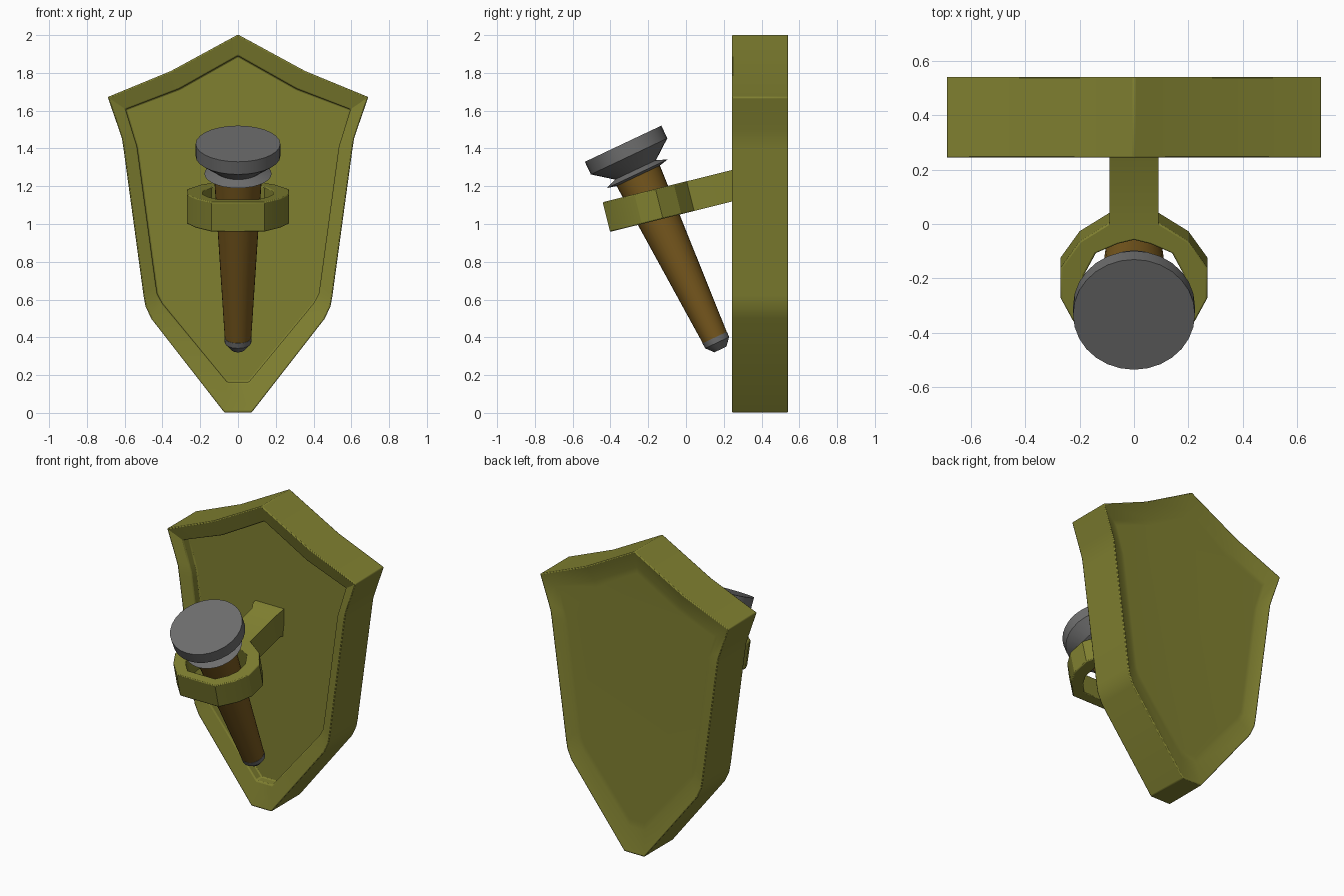
import bpy, bmesh, math
from mathutils import Matrix

if "Cube" in bpy.data.objects:
    bpy.data.objects.remove(bpy.data.objects["Cube"])


def material(name, rgb):
    m = bpy.data.materials.new(name)
    m.diffuse_color = (*rgb, 1)
    m.use_nodes = True
    m.node_tree.nodes["Principled BSDF"].inputs["Base Color"].default_value = m.diffuse_color
    return m


OLIVE = material("olive_metal", (0.216, 0.216, 0.03))
WOOD = material("brown_wood", (0.19, 0.1, 0.013))
GREY = material("dark_grey_iron", (0.155, 0.155, 0.155))


def finish(name, bm, mat, matrix=Matrix(), bevel=0.0, angle=30):
    bmesh.ops.recalc_face_normals(bm, faces=bm.faces)
    me = bpy.data.meshes.new(name)
    bm.to_mesh(me)
    bm.free()
    ob = bpy.data.objects.new(name, me)
    bpy.context.collection.objects.link(ob)
    me.materials.append(mat)
    ob.matrix_world = matrix
    if bevel:
        mod = ob.modifiers.new("soft_edges", 'BEVEL')
        mod.width, mod.segments = bevel, 2
        mod.limit_method, mod.angle_limit = 'ANGLE', math.radians(50)
    bpy.context.view_layer.objects.active = ob
    ob.select_set(True)
    bpy.ops.object.shade_smooth_by_angle(angle=math.radians(angle))
    ob.select_set(False)
    return ob


def bridge(bm, a, b):
    n = len(a)
    return [bm.faces.new((a[i], a[(i + 1) % n], b[(i + 1) % n], b[i])) for i in range(n)]


def mirrored(half):
    """Close a half outline by mirroring it across x = 0."""
    return half + [(-x, z) for x, z in reversed(half) if x > 1e-6]


# Shield: outline and rim line lofted through its thickness
outer = mirrored([(0, 2.003), (0.355, 1.81), (0.69, 1.672), (0.632, 1.505), (0.614, 1.45),
                  (0.605, 1.39), (0.50, 0.62), (0.49, 0.565), (0.46, 0.50), (0.072, 0.002)])
inner = mirrored([(0, 1.89), (0.31, 1.715), (0.595, 1.607), (0.548, 1.455), (0.534, 1.41),
                  (0.527, 1.36), (0.435, 0.68), (0.427, 0.63), (0.40, 0.58), (0.058, 0.164)])
panel = [(x * 0.95, 1.05 + (z - 1.05) * 0.95) for x, z in inner]
bm = bmesh.new()
loops = []
for outline, y in ((panel, 0.511), (inner, 0.512), (outer, 0.543),
                   (outer, 0.242), (inner, 0.275), (inner, 0.33)):
    loops.append([bm.verts.new((x, y, z)) for x, z in outline])
for a, b in zip(loops, loops[1:]):
    bridge(bm, a, b)
bm.faces.new(loops[0])
bm.faces.new(loops[-1])
finish("shield_plate", bm, OLIVE, bevel=0.007)

# Ring bracket: faceted ring with an arm, tilted up toward the shield
ring_out = [(0, 0.23), (0.09, 0.23), (0.2, 0.16), (0.27, 0.06),
            (0.27, -0.055), (0.225, -0.14), (0.14, -0.228), (0, -0.228)]
ring_in = [(0, 0.165), (0.06, 0.15), (0.14, 0.115), (0.185, 0.03),
           (0.185, -0.05), (0.155, -0.11), (0.10, -0.168), (0, -0.168)]


def ring_loop(half):
    return half + [(-x, y) for x, y in reversed(half[1:-1])]


bm = bmesh.new()
H = 0.081
loops = [[bm.verts.new((x, y, h)) for x, y in ring_loop(p)]
         for p, h in ((ring_out, H), (ring_in, H), (ring_in, -H), (ring_out, -H))]
for a, b in zip(loops, loops[1:] + loops[:1]):
    bridge(bm, a, b)
tilt = Matrix.Translation((0, -0.2, 1.092)) @ Matrix.Rotation(math.radians(14), 4, 'X')
finish("torch_ring", bm, OLIVE, tilt, bevel=0.006, angle=20)

# Arm with a slight flare where it meets the shield
bm = bmesh.new()
loops = [[bm.verts.new((sx * w, y, sz * h)) for sx, sz in ((-1, -1), (1, -1), (1, 1), (-1, 1))]
         for y, w, h in ((0.21, 0.09, H), (0.51, 0.09, H), (0.545, 0.105, H + 0.012),
                         (0.585, 0.105, H + 0.012))]
for a, b in zip(loops, loops[1:]):
    bridge(bm, a, b)
bm.faces.new(loops[0])
bm.faces.new(loops[-1])
finish("bracket_arm", bm, OLIVE, tilt)


# Torch parts: profiles of (radius, distance below the head top) spun on a leaning axis
def lathe(name, profile, mat, sides=28):
    bm = bmesh.new()
    rings = [[bm.verts.new((r * math.cos(2 * math.pi * i / sides),
                            r * math.sin(2 * math.pi * i / sides), -t))
              for i in range(sides)] for r, t in profile]
    for a, b in zip(rings, rings[1:]):
        bridge(bm, a, b)
    bm.faces.new(rings[0])
    bm.faces.new(rings[-1])
    lean = Matrix.Translation((0, -0.333, 1.425)) @ Matrix.Rotation(math.radians(25.3), 4, 'X')
    return finish(name, bm, mat, lean)


lathe("torch_head", [(0.224, 0), (0.224, 0.074), (0.12, 0.153), (0.178, 0.176), (0.125, 0.188)], GREY)
lathe("torch_handle", [(0.127, 0.185), (0.070, 1.14)], WOOD)
lathe("torch_end_cap", [(0.072, 1.135), (0.070, 1.165), (0.035, 1.205)], GREY)
